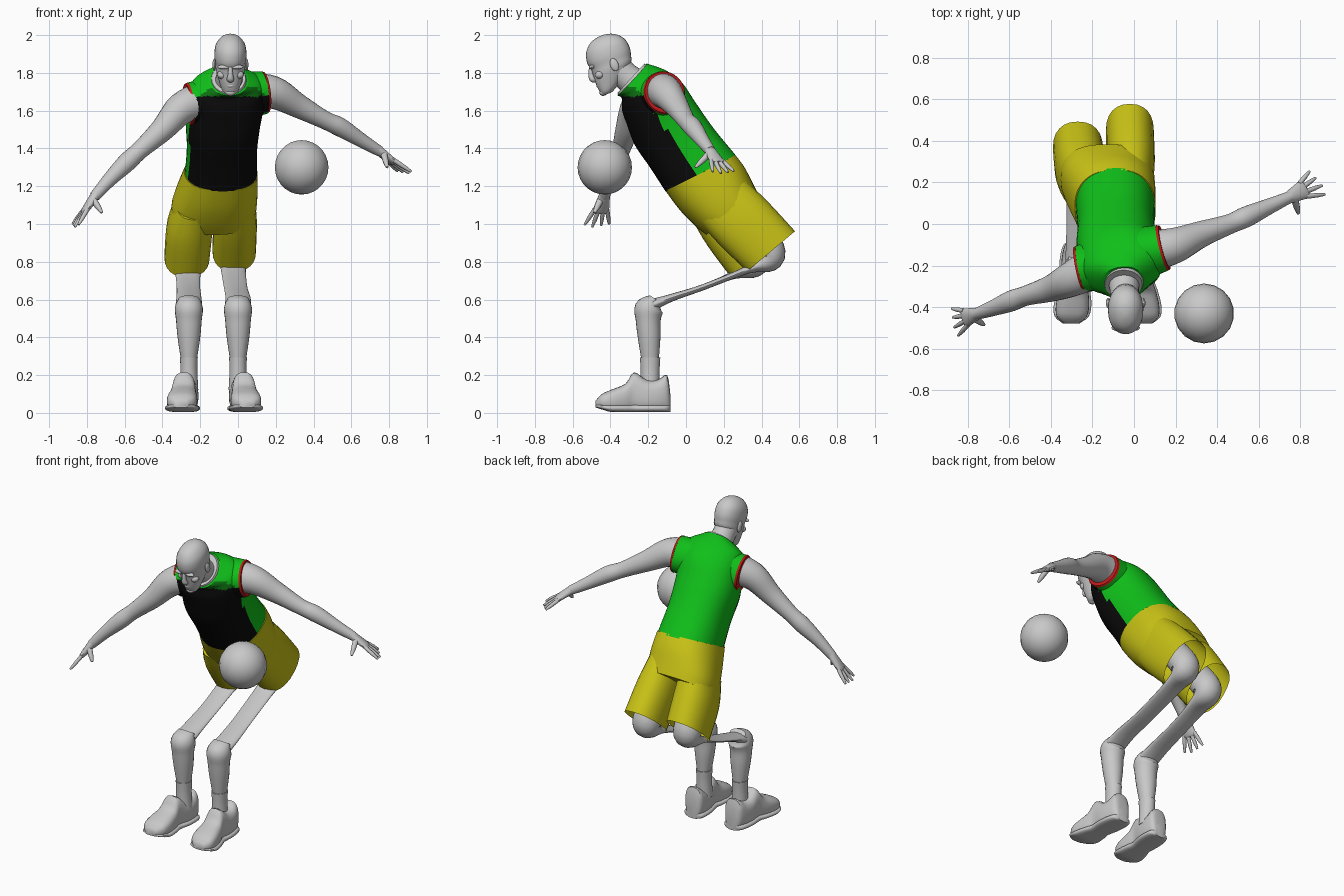
import bpy, bmesh, math
from mathutils import Vector, Matrix

if "Cube" in bpy.data.objects:
    bpy.data.objects.remove(bpy.data.objects["Cube"])


def material(name, *rgb):
    m = bpy.data.materials.new(name)
    m.use_nodes = True
    m.diffuse_color = (*rgb, 1)
    bsdf = next(n for n in m.node_tree.nodes if n.type == 'BSDF_PRINCIPLED')
    bsdf.inputs["Base Color"].default_value = (*rgb, 1)
    bsdf.inputs["Roughness"].default_value = 0.8
    return m


GREY = material("grey", .58, .58, .58)
GREEN = material("green", .005, .52, .01)
DARK = material("dark green", .004, .17, .006)
BLACK = material("black", .003, .003, .003)
YELLOW = material("yellow", .58, .54, .008)
RED = material("red", .55, .01, .01)
made = []


def finish(name, bm, mats, paint=None):
    bmesh.ops.recalc_face_normals(bm, faces=bm.faces[:])
    for f in bm.faces:
        f.smooth = True
        if paint:
            f.material_index = paint(f.calc_center_median())
    me = bpy.data.meshes.new(name)
    bm.to_mesh(me)
    bm.free()
    for m in mats:
        me.materials.append(m)
    ob = bpy.data.objects.new(name, me)
    bpy.context.collection.objects.link(ob)
    made.append(ob)
    return ob


def resample(rows, steps):
    """Smooth curve through rows of numbers."""
    out = []
    for i in range(len(rows) - 1):
        p = [rows[max(0, min(len(rows) - 1, i + k))] for k in (-1, 0, 1, 2)]
        for s in range(steps):
            t = s / steps
            out.append([b + .5 * t * (c - a + t * (2*a - 5*b + 4*c - d + t * (3*(b - c) + d - a)))
                        for a, b, c, d in zip(*p)])
    return out + [list(rows[-1])]


def loft(name, rings, mats, power=2, n=24, ends=(True, True), paint=None):
    """Skin over rings of (centre, half width, half depth, rotation)."""
    bm = bmesh.new()
    loops = []
    for c, a, b, rot in rings:
        loop = []
        for j in range(n):
            co, si = math.cos(j * math.tau / n), math.sin(j * math.tau / n)
            x = math.copysign(abs(co) ** (2 / power), co) * a
            y = math.copysign(abs(si) ** (2 / power), si) * b
            loop.append(bm.verts.new(Vector(c) + rot @ Vector((x, y, 0))))
        loops.append(loop)
    for lo, hi in zip(loops, loops[1:]):
        for j in range(n):
            k = (j + 1) % n
            bm.faces.new((lo[j], lo[k], hi[k], hi[j]))
    for wanted, loop in zip(ends, (loops[0], loops[-1])):
        if wanted:
            bm.faces.new(loop)
    return finish(name, bm, mats, paint)


def turn(pitch, yaw=0, roll=0):
    r = math.radians
    return (Matrix.Rotation(r(yaw), 3, 'Z') @ Matrix.Rotation(r(pitch), 3, 'X')
            @ Matrix.Rotation(r(-roll), 3, 'Y'))


def body(name, rows, mats, steps=4, **kw):
    """Rows: x, y, z, half width, half depth, pitch, yaw, roll."""
    rings = [(r[:3], r[3], r[4], turn(*r[5:])) for r in resample(rows, steps)]
    return loft(name, rings, mats, **kw)


def tube(name, rows, mats, side=(1, 0, 0), steps=4, **kw):
    """Rows: x, y, z, radius along side, radius across it."""
    rows = resample([r if len(r) == 5 else (*r, r[3]) for r in rows], steps)
    pts = [Vector(r[:3]) for r in rows]
    rings = []
    for i, r in enumerate(rows):
        t = (pts[min(i + 1, len(pts) - 1)] - pts[max(i - 1, 0)]).normalized()
        u = Vector(side)
        u = (u - t * u.dot(t)).normalized()
        rings.append((pts[i], r[3], r[4], Matrix((u, t.cross(u), t)).transposed()))
    return loft(name, rings, mats, **kw)


def ellipsoid(name, centre, size, mat, rot=None, n=16):
    bm = bmesh.new()
    bmesh.ops.create_uvsphere(bm, u_segments=n, v_segments=n - 4, radius=1)
    m = Matrix.Translation(centre) @ (rot or Matrix.Identity(3)).to_4x4() @ Matrix.Diagonal((*size, 1))
    bmesh.ops.transform(bm, matrix=m, verts=bm.verts[:])
    return finish(name, bm, [mat])


# Jersey: dark front panel, a band above it, green back, sides and shoulders
def jersey_paint(c):
    depth = (c.y - .08) * .81 + (c.z - 1.265) * .59 - .2 * (c.x + .08)
    if depth > -.05 or c.z > 1.725:
        return 0
    return 1 if c.z > 1.675 else 2


jersey_mats = [GREEN, DARK, BLACK]
body("jersey", [
    (-.09, .08, 1.265, .19, .21, 26, 3, 0),
    (-.085, -.02, 1.4, .185, .197, 32, 6, 2),
    (-.08, -.11, 1.53, .195, .195, 36, 11, 5),
    (-.065, -.165, 1.635, .2, .18, 36, 15, 8),
    (-.062, -.21, 1.7, .195, .157, 37, 15, 8),
    (-.06, -.24, 1.745, .175, .125, 40, 14, 7),
    (-.05, -.285, 1.765, .1, .115, 47, 8, 3)],
    jersey_mats, steps=6, n=56, power=2.3, paint=jersey_paint)
tube("chest_skin", [(-.05, -.28, 1.76, .096, .112), (-.05, -.292, 1.771, .09, .105)],
     [GREY], steps=1)

# Shoulders, red armhole trim and arms
back_up = (0, .81, .59)
for word, inner, outer, arm in (
    ("left", (.02, -.145, 1.68), (.135, -.115, 1.695),
     [(.07, -.13, 1.7, .1), (.19, -.105, 1.695, .087), (.32, -.05, 1.625, .064),
      (.46, 0, 1.55, .048), (.54, .035, 1.513, .05), (.65, .085, 1.445, .038), (.75, .13, 1.385, .028)]),
    ("right", (-.14, -.19, 1.65), (-.255, -.215, 1.635),
     [(-.19, -.21, 1.655, .1), (-.3, -.265, 1.61, .085), (-.4, -.31, 1.5, .064),
      (-.52, -.345, 1.39, .048), (-.59, -.37, 1.325, .05), (-.68, -.405, 1.235, .038),
      (-.76, -.433, 1.145, .028)])):
    inner, outer = Vector(inner), Vector(outer)
    rim = outer + (outer - inner).normalized() * .012
    tube(word + "_shoulder", [(*inner, .13, .12), (*outer, .108, .112)], jersey_mats,
         side=back_up, n=40, power=2.2, paint=jersey_paint)
    tube(word + "_armhole_trim", [(*outer, .112, .116), (*rim, .107, .111)], [RED],
         side=back_up, steps=1, n=32)
    tube(word + "_arm", arm, [GREY], side=(0, 1, .3), steps=5)


# Hands
def hand(word, wrist, along, across, thumb):
    w, d = Vector(wrist), Vector(along).normalized()
    s = Vector(across)
    s = (s - d * s.dot(d)).normalized()
    tube(word + "_palm", [(*(w - d * .02), .028, .026), (*(w + d * .04), .038, .022),
                          (*(w + d * .09), .045, .017), (*(w + d * .105), .04, .012)],
         [GREY], side=s, n=16)
    for k, finger in enumerate(("index", "middle", "ring", "little")):
        off = k - 1.5
        base = w + d * .085 + s * off * .023
        tip = base + (d + s * off * .22) * (.115 - .012 * abs(k - 1))
        tube(f"{word}_{finger}_finger", [(*base, .012), (*base.lerp(tip, .6), .011), (*tip, .006)],
             [GREY], side=s, n=10, steps=2)
    base, tip = w + d * .02 - s * .015, Vector(thumb)
    tube(word + "_thumb", [(*base, .018), (*base.lerp(tip, .6), .015), (*tip, .007)],
         [GREY], side=s, n=10, steps=2)


hand("left", (.75, .13, 1.385), (.14, .075, -.115), (-.4, .9, -.1), (.79, .05, 1.3))
hand("right", (-.76, -.433, 1.145), (-.11, -.04, -.16), (-.25, .95, 0), (-.72, -.485, 1.06))

# Neck and head
tube("neck", [(-.05, -.23, 1.715, .085), (-.046, -.315, 1.78, .07, .074),
              (-.042, -.38, 1.84, .068, .078)], [GREY])
centre, tilt = Vector((-.04, -.395, 1.85)), turn(20)


def on_head(x, y, z):
    return centre + tilt @ Vector((x, y, z))


skull = [(-.145, -.075, .022, .022), (-.13, -.065, .042, .042), (-.085, -.036, .06, .078),
         (-.03, -.006, .077, .106), (.005, 0, .08, .112), (.045, 0, .085, .12),
         (.095, .002, .08, .11), (.132, .002, .058, .08), (.15, .002, .033, .046), (.157, .002, .008, .01)]
loft("head", [(on_head(0, y, z), a, b, tilt) for z, y, a, b in resample(skull, 3)],
     [GREY], power=2.15, n=32)
tube("nose", [(*on_head(0, -.108, .02), .01), (*on_head(0, -.122, -.02), .014),
              (*on_head(0, -.122, -.045), .02, .016), (*on_head(0, -.105, -.056), .012)],
     [GREY], n=12)
ellipsoid("lips", on_head(0, -.102, -.087), (.026, .014, .012), GREY, tilt)
ellipsoid("chin", on_head(0, -.092, -.128), (.028, .022, .02), GREY, tilt)
for sx, word in ((1, "left"), (-1, "right")):
    ellipsoid(word + "_brow", on_head(sx * .035, -.104, .018), (.034, .016, .011), GREY, tilt)
    ellipsoid(word + "_cheek", on_head(sx * .045, -.078, -.035), (.026, .025, .022), GREY, tilt)
    ellipsoid(word + "_ear", on_head(sx * .085, .012, -.012), (.01, .022, .035), GREY, tilt)

# Shorts: hips and two open legs
body("shorts_hips", [
    (-.09, .075, 1.272, .194, .208, 27, 3, 0),
    (-.108, .14, 1.185, .212, .205, 34, 2, 0),
    (-.125, .2, 1.105, .225, .19, 37, 0, 0),
    (-.13, .245, 1.05, .222, .175, 38, 0, 0)], [YELLOW], power=2.4, n=40)
body("right_shorts_leg", [
    (-.23, .165, 1.12, .1, .165, 37, 0, 0), (-.255, .25, .99, .122, .172, 38, 0, 0),
    (-.27, .365, .825, .12, .166, 40, 0, 0)], [YELLOW], ends=(True, False), power=2.3)
body("left_shorts_leg", [
    (-.01, .185, 1.13, .1, .165, 37, 0, 0), (-.015, .3, 1.01, .115, .172, 38, 0, 0),
    (-.02, .45, .855, .115, .166, 40, 0, 0)], [YELLOW], ends=(True, False), power=2.3)

# Legs: thin bent thighs, shins, socks and shoes
shoe = [(-.083, .1, .035), (-.1, .2, .058), (-.15, .175, .068), (-.21, .175, .068),
        (-.275, .215, .06), (-.32, .155, .07), (-.39, .125, .08), (-.445, .1, .072), (-.478, .065, .035)]
for word, x, hip_x, hip_y, hip_z, toe in (("right", -.26, -.265, .36, .83, -.03),
                                          ("left", 0, -.025, .44, .86, .035)):
    tube(word + "_thigh", [
        (hip_x, hip_y - .08, hip_z + .11, .085), (hip_x, hip_y, hip_z, .088, .085),
        (hip_x, hip_y - .01, hip_z - .055, .078, .065), (hip_x, hip_y - .11, hip_z - .1, .066, .022),
        (.5 * (x + hip_x), .09, .665, .062, .016), (x, -.07, .612, .066, .02),
        (x, -.17, .575, .07, .03)], [GREY])
    tube(word + "_shin", [
        (x, -.165, .605, .055, .03), (x, -.195, .555, .074, .075), (x, -.2, .49, .068, .066),
        (x, -.195, .4, .06, .06), (x, -.19, .28, .042, .046)], [GREY])
    tube(word + "_sock", [(x, -.19, .293, .047, .054), (x, -.19, .22, .045, .05),
                          (x, -.19, .12, .05, .05)], [GREY])
    for part, cap, wide in (("shoe", 1, 1), ("sole", .045, 1.13)):
        rings = []
        for y, top, a in resample(shoe, 3):
            top = min(top, cap)
            low = .004 + .025 * max(0, (-.4 - y) / .08)
            cx = x + toe * (.4 + (-y - .08) / .4)
            rings.append(((cx, y, (top + low) / 2), a * wide, (top - low) / 2, turn(90)))
        loft(f"{word}_{part}", rings, [GREY], power=2.7)

# Ball
ellipsoid("ball", (.337, -.43, 1.3), (.144, .144, .144), GREY, n=18)

bpy.ops.object.select_all(action='DESELECT')
for ob in made:
    ob.select_set(True)
bpy.context.view_layer.objects.active = made[0]
bpy.ops.object.shade_smooth_by_angle(angle=math.radians(40))
